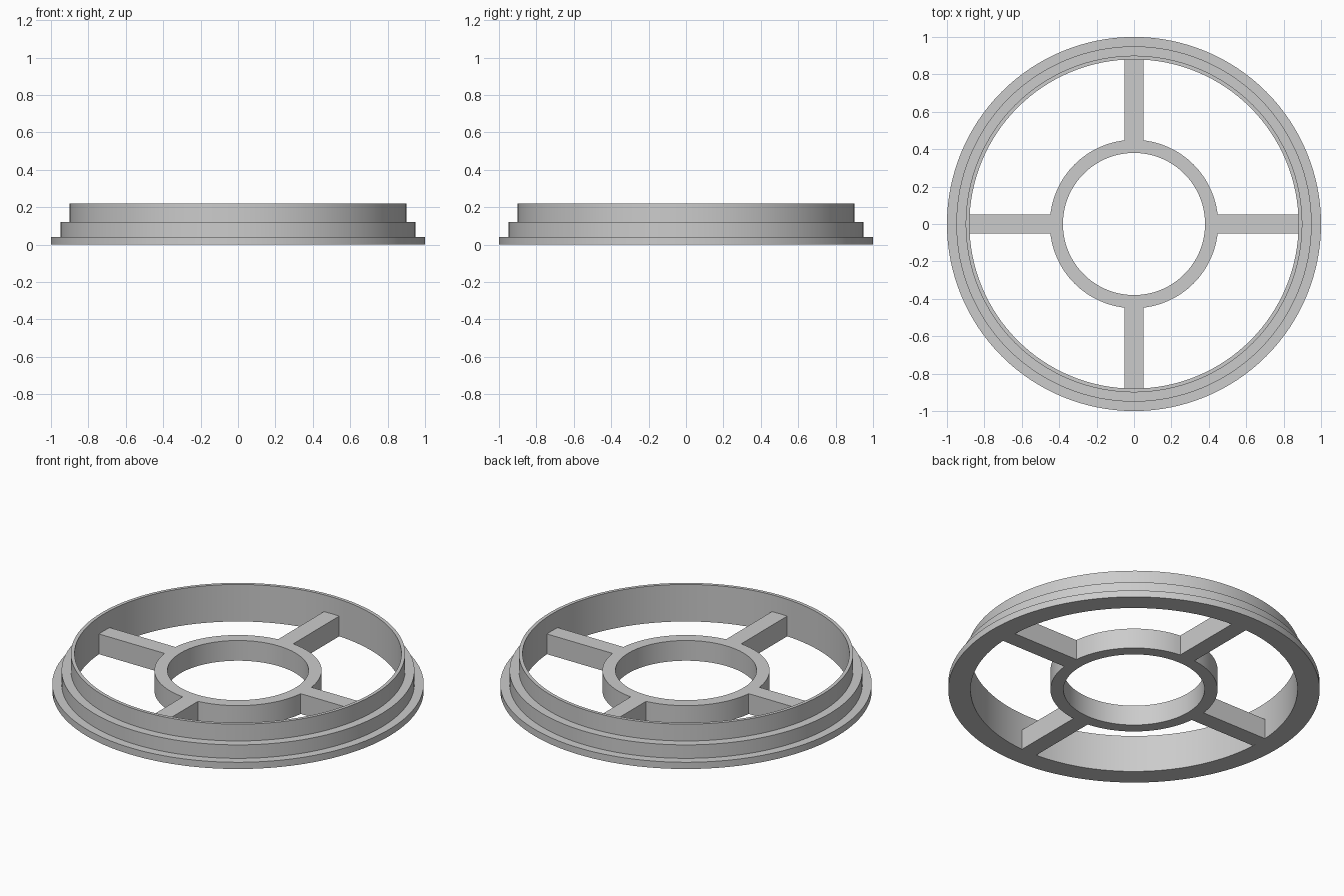
import bpy, bmesh, math

if "Cube" in bpy.data.objects:
    bpy.data.objects.remove(bpy.data.objects["Cube"])

SEGMENTS = 128
RIM_INNER, HUB_OUTER, HUB_INNER = 0.88, 0.45, 0.38
SPOKE_HALF, SPIDER_HEIGHT = 0.05, 0.12

grey = bpy.data.materials.new("light grey")
grey.diffuse_color = (0.6, 0.6, 0.6, 1)
grey.use_nodes = True
grey.node_tree.nodes["Principled BSDF"].inputs["Base Color"].default_value = grey.diffuse_color


def finish(obj):
    obj.data.materials.clear()
    obj.data.materials.append(grey)
    bpy.ops.object.select_all(action='DESELECT')
    obj.select_set(True)
    bpy.context.view_layer.objects.active = obj
    bpy.ops.object.shade_smooth_by_angle(angle=math.radians(30))


def lathe(name, profile):
    """Revolve a closed (radius, z) profile around the z axis."""
    bm = bmesh.new()
    rings = []
    for i in range(SEGMENTS):
        a = math.tau * i / SEGMENTS
        rings.append([bm.verts.new((r * math.cos(a), r * math.sin(a), z))
                      for r, z in profile])
    n = len(profile)
    for i in range(SEGMENTS):
        p, q = rings[i], rings[(i + 1) % SEGMENTS]
        for j in range(n):
            k = (j + 1) % n
            bm.faces.new((p[j], q[j], q[k], p[k]))
    bmesh.ops.recalc_face_normals(bm, faces=bm.faces)
    mesh = bpy.data.meshes.new(name)
    bm.to_mesh(mesh)
    bm.free()
    obj = bpy.data.objects.new(name, mesh)
    bpy.context.collection.objects.link(obj)
    finish(obj)


# Stepped outer rim
lathe("stepped_rim", [(RIM_INNER, 0), (1, 0), (1, 0.04), (0.95, 0.04),
                      (0.95, 0.12), (0.9, 0.12), (0.9, 0.22), (RIM_INNER, 0.22)])

# Hub and four spokes as one flat outline with a round hole
end_x = math.sqrt(RIM_INNER ** 2 - SPOKE_HALF ** 2)
start = math.asin(SPOKE_HALF / HUB_OUTER)
steps = 28
quarter = [(end_x, -SPOKE_HALF), (RIM_INNER, 0), (end_x, SPOKE_HALF)]
for i in range(steps + 1):
    a = start + (math.pi / 2 - 2 * start) * i / steps
    quarter.append((HUB_OUTER * math.cos(a), HUB_OUTER * math.sin(a)))
outline = []
for _ in range(4):
    outline += quarter
    quarter = [(-y, x) for x, y in quarter]
hole = [(HUB_INNER * math.cos(math.tau * i / SEGMENTS),
         HUB_INNER * math.sin(math.tau * i / SEGMENTS)) for i in range(SEGMENTS)]

curve = bpy.data.curves.new("hub_and_spokes", 'CURVE')
curve.dimensions = '2D'
curve.fill_mode = 'BOTH'
curve.extrude = SPIDER_HEIGHT / 2
for points in (outline, hole):
    spline = curve.splines.new('POLY')
    spline.points.add(len(points) - 1)
    for point, (x, y) in zip(spline.points, points):
        point.co = (x, y, 0, 1)
    spline.use_cyclic_u = True
spider = bpy.data.objects.new("hub_and_spokes", curve)
spider.location.z = SPIDER_HEIGHT / 2
bpy.context.collection.objects.link(spider)
bpy.ops.object.select_all(action='DESELECT')
spider.select_set(True)
bpy.context.view_layer.objects.active = spider
bpy.ops.object.convert(target='MESH')
spider = bpy.context.view_layer.objects.active

# Join the caps to the walls and face everything outward
bm = bmesh.new()
bm.from_mesh(spider.data)
bmesh.ops.remove_doubles(bm, verts=bm.verts, dist=0.0001)
bmesh.ops.recalc_face_normals(bm, faces=bm.faces)
bm.to_mesh(spider.data)
bm.free()
finish(spider)
